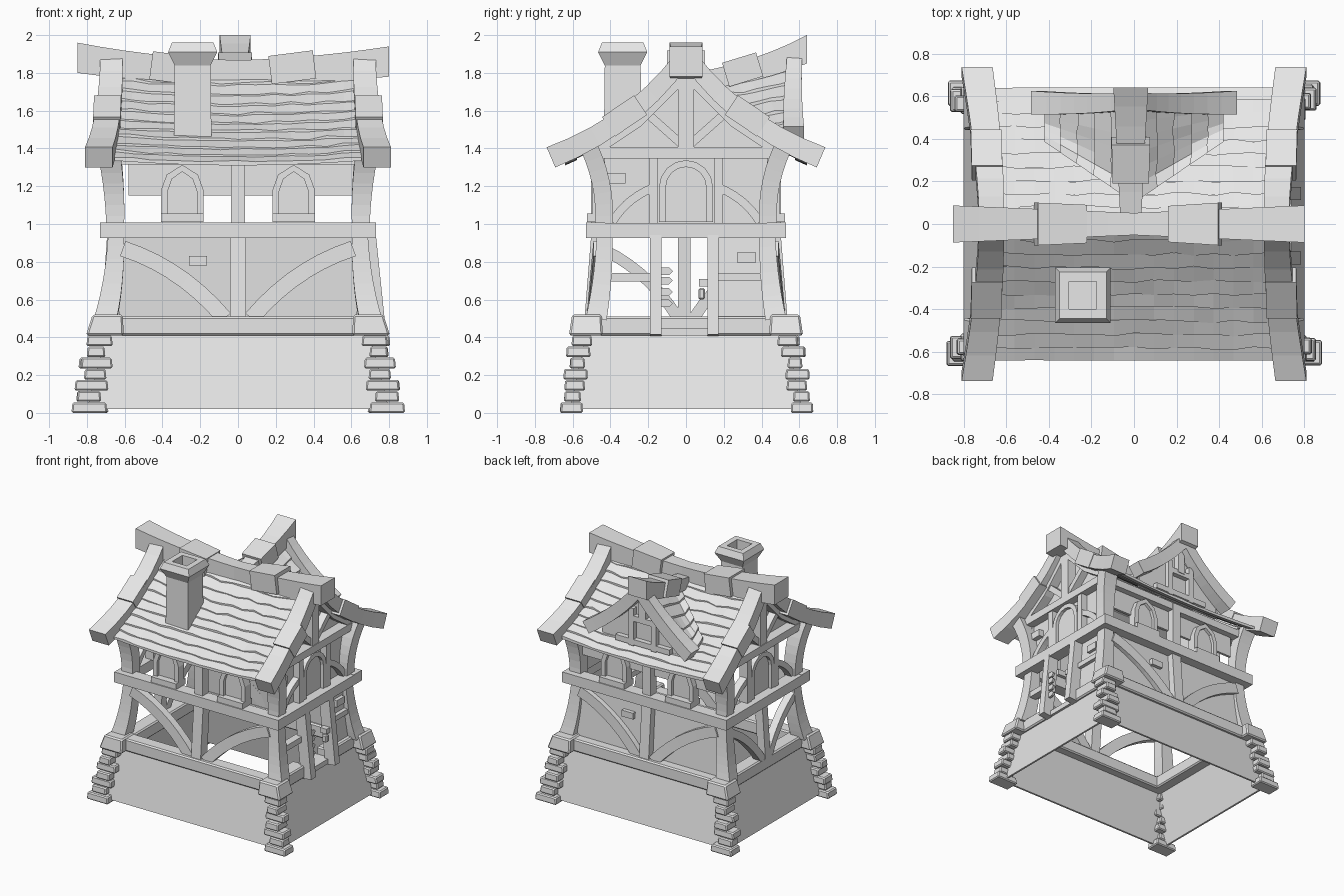
import bpy, bmesh, math, random
from mathutils import Vector

random.seed(4)
if "Cube" in bpy.data.objects:
    bpy.data.objects.remove(bpy.data.objects["Cube"])

mat = bpy.data.materials.new("plain grey")
mat.use_nodes = True
GREY = (0.8, 0.8, 0.8, 1)
mat.diffuse_color = GREY
mat.node_tree.nodes["Principled BSDF"].inputs["Base Color"].default_value = GREY


def loft(name, rings, bevel=0, caps=True):
    """Skin a list of closed rings."""
    bm = bmesh.new()
    rows = [[bm.verts.new(p) for p in r] for r in rings]
    n = len(rows[0])
    for a, b in zip(rows, rows[1:]):
        for i in range(n):
            j = (i + 1) % n
            bm.faces.new((a[i], a[j], b[j], b[i]))
    if caps:
        bm.faces.new(rows[0])
        bm.faces.new(rows[-1])
    bmesh.ops.recalc_face_normals(bm, faces=bm.faces)
    me = bpy.data.meshes.new(name)
    bm.to_mesh(me)
    bm.free()
    me.materials.append(mat)
    ob = bpy.data.objects.new(name, me)
    bpy.context.scene.collection.objects.link(ob)
    if bevel:
        mod = ob.modifiers.new("bevel", "BEVEL")
        mod.width = bevel
        mod.segments = 1
    return ob


def rect(cx, cy, hx, hy, z):
    return [(cx - hx, cy - hy, z), (cx + hx, cy - hy, z), (cx + hx, cy + hy, z), (cx - hx, cy + hy, z)]


def box(name, x, y, z, bevel=0):
    cx, cy, hx, hy = (x[0] + x[1]) / 2, (y[0] + y[1]) / 2, (x[1] - x[0]) / 2, (y[1] - y[0]) / 2
    return loft(name, [rect(cx, cy, hx, hy, z[0]), rect(cx, cy, hx, hy, z[1])], bevel)


def beam(name, pts, side, w, h=None, plumb=False):
    """Rectangular timber along a path; w is half size along side, h across it (start, end)."""
    pts = [Vector(p) for p in pts]
    side = Vector(side)
    w = w if isinstance(w, tuple) else (w, w)
    h = w if h is None else h if isinstance(h, tuple) else (h, h)
    rings, last = [], len(pts) - 1
    for i, p in enumerate(pts):
        t = (pts[min(i + 1, last)] - pts[max(i - 1, 0)]).normalized()
        n = Vector((0, 0, 1)) if plumb else t.cross(side).normalized()
        f = i / last
        a = side * (w[0] + (w[1] - w[0]) * f)
        b = n * (h[0] + (h[1] - h[0]) * f)
        rings.append([p - a - b, p + a - b, p + a + b, p - a + b])
    return loft(name, rings)


def bow(p0, p1, p2, n=7):
    a, b, c = Vector(p0), Vector(p1), Vector(p2)
    return [a * (1 - t) ** 2 + b * 2 * t * (1 - t) + c * t * t for t in (i / n for i in range(n + 1))]


def panel(name, pts, off):
    loft(name, [pts, [Vector(p) + Vector(off) for p in pts]])


def window(name, origin, across, out, w, h, pointed=True):
    o, a, up = Vector(origin), Vector(across), Vector((0, 0, 1))
    if pointed:
        prof = [(-1, 0), (-1, .55), (-.72, .83), (0, 1), (.72, .83), (1, .55), (1, 0)]
    else:
        s = 1 - w / h
        prof = [(-1, 0)] + [(-math.cos(k * math.pi / 8), s + (1 - s) * math.sin(k * math.pi / 8))
                            for k in range(9)] + [(1, 0)]
    pts = [o + a * (u * w) + up * (v * h) for u, v in prof]
    beam(name + "_frame", pts, out, .035, .018)
    panel(name + "_pane", pts, Vector(out) * .01)


X, Y = (1, 0, 0), (0, 1, 0)

# Stone base: four thin flared walls, open below
loft("base_walls", [rect(0, 0, .8, .615, .02), rect(0, 0, .7, .53, .41),
                    rect(0, 0, .685, .515, .41), rect(0, 0, .785, .6, .02),
                    rect(0, 0, .8, .615, .02)], caps=False)

# Irregular corner stones (outer x, inner x, outer y, inner y) and caps
STONES = [(.88, .69, .67, .55), (.85, .72, .65, .56), (.86, .68, .64, .53), (.81, .69, .65, .52),
          (.84, .67, .61, .53), (.8, .7, .63, .5), (.8, .66, .6, .49)]
for sx in (1, -1):
    for sy in (1, -1):
        for i, (xo, xi, yo, yi) in enumerate(STONES):
            j = random.uniform(-.008, .008)
            cx, cy = sx * ((xo + xi) / 2 + j), sy * ((yo + yi) / 2 - j)
            hx, hy, z = (xo - xi) / 2, (yo - yi) / 2, .059 * i
            loft("corner_stone", [rect(cx, cy, hx, hy, z), rect(cx, cy, hx - .006, hy - .004, z + .056)], .008)
        loft("stone_cap", [rect(sx * .705, sy * .53, .1, .09, .41),
                           rect(sx * .69, sy * .525, .08, .078, .52)], .01)
        # Corner posts, lower and upper
        beam("lower_post", bow((sx * .7, sy * .475, .5), (sx * .65, sy * .435, .7), (sx * .645, sy * .43, .95)),
             X, (.06, .042), (.055, .042))
        beam("upper_post", bow((sx * .65, sy * .435, .98), (sx * .65, sy * .42, 1.2), (sx * .685, sy * .51, 1.4)),
             X, (.047, .06), .047)

# Sills and the band between storeys
for s in (1, -1):
    box("long_sill", (-.64, .64), (s * .5 - .055, s * .5 + .055), (.41, .51), .01)
    box("long_band", (-.73, .73), (s * .48 - .05, s * .48 + .05), (.925, 1.008))
    box("side_band", (s * .68 - .05, s * .68 + .05), (-.53, .53), (.925, 1.005))
box("left_sill", (-.72, -.6), (-.47, .47), (.41, .51), .01)
box("right_sill_front", (.6, .72), (-.47, -.16), (.41, .51), .01)
box("right_sill_back", (.6, .72), (.14, .47), (.41, .51), .01)
box("door_step", (.58, .72), (-.16, .14), (.41, .45))

# Long walls: leaning posts, braces and windows
for s in (1, -1):
    y = s * .465
    beam("long_lower_post", [(0, s * .495, .5), (0, s * .46, .94)], X, .042)
    beam("long_upper_post", [(0, y, 1), (0, y, 1.37)], X, .037)
    for sx in (1, -1):
        beam("long_brace", bow((sx * .61, s * .46, .87), (sx * .3, s * .47, .77), (sx * .07, s * .495, .5)),
             Y, .03, .042)
        window("long_window", (sx * .295, s * .46, 1.03), X, (0, s, 0), .095, .265)
        box("window_sill", (sx * .295 - .112, sx * .295 + .112), (y - .06, y + .06), (1.01, 1.055))
    beam("wall_plate", [(-.65, y, 1.345), (.65, y, 1.345)], Y, .035, .03)
panel("back_lower_panel", [(-.63, .465, .5), (.63, .465, .5), (.63, .435, .94), (-.63, .435, .94)], (0, .015, 0))
box("back_upper_panel", (-.58, .62), (.43, .45), (1.15, 1.37))
box("inner_brick", (-.26, -.165), (.415, .45), (.78, .83))
box("outer_brick", (.13, .23), (.45, .49), (.77, .82))

# Left wall, lower: centre post and braces
beam("left_lower_post", [(-.69, -.01, .5), (-.66, -.01, .94)], Y, .033)
for sy in (1, -1):
    beam("left_brace", bow((-.66, sy * .43, .86), (-.67, sy * .2, .75), (-.69, sy * .04, .5)), X, .03, .03)

# Right wall, lower: leaning doorway, rails and infill
for y in (-.16, .143):
    beam("door_post", [(.74, y, .41), (.685, y, .94)], Y, .03, .045)
panel("right_lower_panel", [(.67, .16, .5), (.67, .45, .5), (.64, .45, .94), (.64, .16, .94)], (.015, 0, 0))
box("right_rail", (.64, .7), (.16, .44), (.7, .74))
box("right_rail", (.64, .7), (-.44, -.16), (.695, .74))
box("right_brick", (.63, .69), (.27, .37), (.795, .85))
for z in (.58, .64, .7, .75):
    panel("sign_board", [(.72, -.14, z - .02), (.72, -.09, z - .02), (.72, -.07, z),
                         (.72, -.09, z + .02), (.72, -.14, z + .02)], (.02, 0, 0))
box("lantern_bracket", (.68, .74), (.07, .12), (.67, .71))
box("lantern", (.7, .74), (.065, .1), (.6, .66), .008)

# Gable ends with barge boards
for s in (1, -1):
    x = s * .65
    window("gable_window", (x, 0, 1.01), Y, (s, 0, 0), .125, .31, False)
    beam("tie_beam", [(x, -.5, 1.378), (x, .5, 1.378)], X, .045, .03)
    beam("king_post", [(x, 0, 1.38), (x, 0, 1.82)], X, .04, .042)
    panel("gable_panel", [(s * .6, -.52, 1.38), (s * .6, .52, 1.38), (s * .6, .27, 1.56),
                          (s * .6, 0, 1.8), (s * .6, -.27, 1.56)], (s * .015, 0, 0))
    for sy in (1, -1):
        beam("gable_stud", [(x, sy * .172, 1), (x, sy * .172, 1.36)], X, .035, .025)
        beam("gable_brace", bow((x, sy * .39, 1.01), (x, sy * .32, 1.13), (x, sy * .18, 1.19)), X, .03, .022)
        beam("inner_rafter", [(x, sy * .46, 1.4), (x, sy * .25, 1.54), (x, sy * .03, 1.76)], X, .04, .025)
        beam("gable_strut", [(x, sy * .02, 1.42), (x, sy * .2, 1.58)], X, .03, .022)
        path = bow((s * .67, sy * .015, 1.88), (s * .67, sy * .28, 1.52), (s * .737, sy * .715, 1.353))
        beam("barge_board", path, X, (.058, .073), (.045, .058))
        beam("barge_clamp", [(s * .69, sy * .24, 1.63), (s * .695, sy * .41, 1.515)], X, .072, .062)
box("right_upper_panel", (.615, .63), (-.43, .43), (1, 1.36))
box("gable_brick", (.62, .67), (-.415, -.32), (1.215, 1.27))


def roof_z(y):
    return 1.83 - .93 * y + .27 * y * y


def courses(name, surface, rows, cols, step):
    """Overlapping wavy rows of roofing over surface(u, v), u and v in 0..1."""
    for r in range(rows):
        rings = []
        for c in range(cols + 1):
            u = c / cols
            hi = Vector(surface(u, r / rows))
            lo = Vector(surface(u, min(1, (r + 1.1) / rows + random.uniform(-.014, .014))))
            lift = Vector((0, 0, step + random.uniform(-.005, .005)))
            rings.append([hi, lo + lift, lo - Vector((0, 0, .01)), hi - Vector((0, 0, .02))])
        loft(name, rings)


# Main roof slopes
for s in (1, -1):
    def slope(u, v):
        x, y = -.655 + 1.31 * u, .01 + .63 * v
        return (x, s * y, roof_z(y) - .025 * (1 - (x / .655) ** 2))
    courses("roof_course", slope, 10, 14, .011)

# Sagging ridge beam and its clamps, wider towards each end
for end in ((-.85, 0, 1.88), (.8, 0, 1.86)):
    sag = bow((0, 0, 1.81), (end[0] * .5, 0, 1.81), end)
    beam("ridge_beam", sag, Y, (.052, .087), (.057, .08), plumb=True)
beam("ridge_clamp", [(-.46, 0, 1.84), (-.23, 0, 1.81)], Y, (.1, .09), .075)
beam("ridge_clamp", [(.17, 0, 1.815), (.405, 0, 1.845)], Y, (.085, .1), .075)

# Chimney with a hollow flared cap
cx, cy = -.24, -.335
loft("chimney", [rect(cx, cy, .1, .1, 1.42), rect(cx, cy, .095, .095, 1.84), rect(cx, cy, .13, .13, 1.91),
                 rect(cx, cy, .11, .11, 1.96), rect(cx, cy, .065, .065, 1.96), rect(cx, cy, .065, .065, 1.75)])

# Back dormer: roof, ridge, barge boards and gable
for s in (1, -1):
    def dormer(u, v):
        d = .02 + .4 * v
        y0 = .1 + .68 * d
        y = y0 + (.56 - y0) * u
        z = 1.725 + .2 * y - .95 * d + .25 * d * d
        return (s * d, y, max(z, roof_z(y) + .012))
    courses("dormer_course", dormer, 5, 6, .018)
    beam("dormer_barge", bow((s * .02, .575, 1.86), (s * .2, .56, 1.64), (s * .455, .57, 1.475)),
         Y, (.04, .055), (.045, .05))
    beam("dormer_strut", [(s * .1, .525, 1.4), (s * .1, .525, 1.7)], Y, .03, .022)
beam("dormer_ridge", bow((-.015, .04, 1.755), (-.015, .38, 1.8), (-.015, .64, 1.925), 6),
     X, (.05, .082), (.045, .075), plumb=True)
beam("dormer_clamp", [(-.015, .21, 1.79), (-.015, .39, 1.845)], X, (.085, .09), .066)
panel("dormer_gable", [(-.38, .5, 1.38), (.38, .5, 1.38), (.38, .5, 1.48), (0, .5, 1.8), (-.38, .5, 1.48)], (0, .015, 0))
for half, z in ((.24, 1.43), (.12, 1.62)):
    beam("dormer_rail", [(-half, .525, z), (half, .525, z)], Y, .03, .022)
beam("dormer_king_post", [(0, .53, 1.62), (0, .53, 1.82)], Y, .03, .03)
